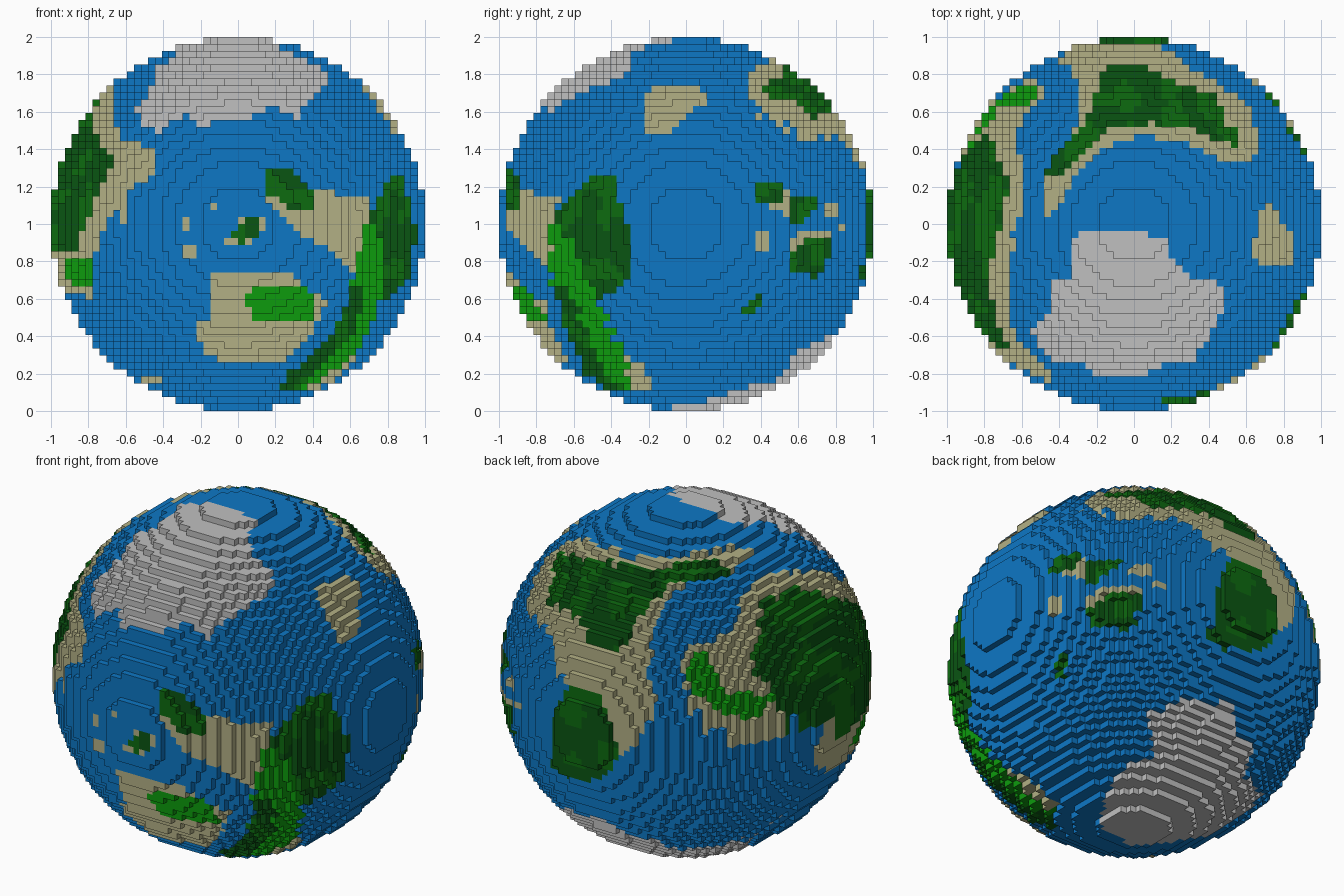
import bpy, bmesh
from mathutils import Vector, noise

if "Cube" in bpy.data.objects:
    bpy.data.objects.remove(bpy.data.objects["Cube"])

N = 54                 # blocks across the globe
S = 2.0 / N            # block size

COLOURS = {
    "ocean_blue": (0.004, 0.185, 0.56),
    "beach_sand": (0.45, 0.435, 0.235),
    "forest_green": (0.004, 0.145, 0.005),
    "deep_forest_green": (0.003, 0.09, 0.006),
    "meadow_green": (0.004, 0.33, 0.004),
    "ice_white": (0.53, 0.53, 0.53),
}
PART = {"ocean_blue": "ocean", "beach_sand": "beaches", "forest_green": "forests",
        "deep_forest_green": "deep_forests", "meadow_green": "meadows", "ice_white": "ice_caps"}

# Drawing planes (right, up) on which the coastlines are outlined
FRONT = (Vector((1, 0, 0)), Vector((0, 0, 1)))
SIDE = (Vector((0, 1, 0)), Vector((0, 0, 1)))
TOP = (Vector((1, 0, 0)), Vector((0, 1, 0)))
BACK = (Vector((-.82, -.57, 0)), Vector((.24, -.347, .906)))
UNDER = (Vector((-.77, .64, 0)), Vector((.32, .385, .866)))

patches = []


def patch(plane, colour, *pts):
    patches.append((plane[0], plane[1], plane[0].cross(plane[1]), colour, pts))


def box(plane, colour, x, y, w, h):
    patch(plane, colour, (x - w, y - h), (x + w, y - h), (x + w, y + h), (x - w, y + h))


SAND, WOOD, MEADOW, ICE = "beach_sand", "forest_green", "meadow_green", "ice_white"

# Northern ice cap
patch(TOP, ICE, (-.29, -.05), (-.11, -.03), (.18, -.07), (.20, -.18), (.30, -.30), (.49, -.32),
      (.49, -.43), (.43, -.56), (.33, -.72), (.17, -.75), (.03, -.83), (-.18, -.82), (-.29, -.75),
      (-.46, -.72), (-.56, -.56), (-.46, -.48), (-.46, -.30), (-.35, -.28), (-.34, -.11))
# Southern ice cap
patch(UNDER, ICE, (.09, -.23), (.23, -.15), (.53, -.17), (.56, -.34), (.65, -.39), (.61, -.58),
      (.72, -.66), (.58, -.77), (.42, -.88), (.2, -.92), (-.01, -.935), (-.18, -.84),
      (-.17, -.69), (-.08, -.53), (.10, -.45))

# Back continent: beaches, northern forest, southern forest
patch(TOP, SAND, (-.39, .87), (-.24, .75), (-.29, .56), (-.37, .40), (-.48, .24), (-.50, .08),
      (-.46, .02), (-.39, .11), (-.31, .27), (-.18, .40), (.03, .47), (.22, .45), (.35, .40),
      (.51, .32), (.68, .37), (.65, .51), (.49, .72), (.27, .86), (.20, .92), (-.3, .92))
patch(BACK, SAND, (-.87, .34), (-.76, .25), (-.68, .12), (-.64, -.10), (-.72, -.30), (-.60, -.55),
      (-.40, -.50), (-.25, -.38), (-.17, -.15), (-.20, .04), (-.17, .23), (-.09, .36), (-.3, .55),
      (-.65, .66), (-.79, .55))
patch(TOP, WOOD, (-.15, .85), (-.03, .87), (.10, .82), (.25, .75), (.43, .69), (.50, .60),
      (.49, .52), (.57, .49), (.55, .41), (.43, .45), (.30, .52), (.08, .54), (-.13, .51),
      (-.26, .40), (-.38, .25), (-.48, .24), (-.45, .35), (-.31, .48), (-.21, .62), (-.20, .75))
patch(BACK, WOOD, (-.60, -.06), (-.46, -.12), (-.38, -.31), (-.36, -.48), (-.46, -.58),
      (-.60, -.59), (-.72, -.52), (-.735, -.34), (-.68, -.15))

# Western continent: beaches
patch(BACK, SAND, (.30, .39), (.43, .52), (.62, .55), (.81, .44), (.91, .28), (1.02, .12),
      (1.02, -.10), (.96, -.29), (.88, -.45), (.78, -.52), (.68, -.52), (.68, -.42), (.75, -.34),
      (.75, -.21), (.64, -.15), (.54, -.18), (.45, -.26), (.32, -.29), (.16, -.25), (.02, -.12),
      (-.02, .01), (.02, .15), (.13, .17), (.26, .23), (.29, .31))
patch(TOP, SAND, (-.80, .64), (-.55, .78), (-.50, .67), (-.64, .58), (-.68, .48), (-.62, .35),
      (-.60, .10), (-.66, -.08), (-.72, -.3), (-.66, -.56), (-.44, -.80), (-.6, -.78),
      (-.85, -.52), (-.98, -.1), (-.98, .2), (-.9, .42))
patch(FRONT, SAND, (-.78, .66), (-.66, .74), (-.68, .60), (-.60, .42), (-.44, .40), (-.47, .24),
      (-.62, .21), (-.68, .05), (-.73, -.05), (-.80, -.25), (-.78, -.40), (-.93, -.35),
      (-1.02, -.17), (-1.02, .4))
# Western continent: forests and meadows
patch(BACK, WOOD, (.41, .38), (.62, .45), (.86, .40), (1.0, .2), (1.02, -.05), (.86, -.1),
      (.72, -.04), (.54, -.07), (.38, -.02), (.43, .12), (.45, .24))
patch(TOP, WOOD, (-.88, .40), (-.77, .46), (-.69, .25), (-.69, .0), (-.78, -.12), (-.8, -.38),
      (-.69, -.64), (-.83, -.55), (-.93, -.35), (-1.02, -.13), (-1.02, .2))
patch(FRONT, WOOD, (-.87, .50), (-.78, .57), (-.75, .42), (-.66, .37), (-.71, .23), (-.80, .21),
      (-.84, .05), (-.84, -.14), (-1.02, -.14), (-1.02, .23))
patch(BACK, MEADOW, (.03, .13), (.14, .13), (.14, .01), (.26, -.12), (.48, -.12), (.45, -.2),
      (.32, -.26), (.16, -.2), (.02, -.07))
patch(FRONT, MEADOW, (-.93, -.2), (-.86, -.18), (-.79, -.20), (-.79, -.33), (-.86, -.34), (-.94, -.25))

# Eastern continent: beaches, forests, long meadow with a wooded ridge
patch(FRONT, SAND, (.28, .22), (.44, .18), (.68, .14), (.76, .05), (.70, -.09), (.62, -.25),
      (.55, -.22), (.49, -.14), (.33, -.06), (.14, .16))
patch(SIDE, SAND, (-.46, -.51), (-.38, -.65), (-.27, -.73), (-.19, -.81), (-.2, -.9),
      (-.35, -.88), (-.45, -.7))
patch(FRONT, WOOD, (.13, .28), (.28, .28), (.40, .19), (.40, .08), (.28, .07), (.14, .18))
patch(SIDE, WOOD, (-.59, .18), (-.51, .25), (-.38, .25), (-.34, .05), (-.29, -.03), (-.28, -.22),
      (-.35, -.35), (-.46, -.40), (-.57, -.35), (-.62, -.19), (-.70, -.02), (-.72, .06))
patch(FRONT, MEADOW, (.70, .05), (.77, -.09), (.79, -.33), (.75, -.43), (.68, -.62), (.52, -.78),
      (.36, -.89), (.20, -.89), (.28, -.79), (.44, -.67), (.57, -.54), (.62, -.25))
patch(FRONT, WOOD, (.60, -.35), (.68, -.35), (.62, -.57), (.44, -.75), (.33, -.88), (.20, -.88),
      (.28, -.79), (.44, -.67), (.55, -.51))

# Front islands
patch(FRONT, SAND, (-.14, -.28), (.0, -.25), (.30, -.25), (.33, -.33), (.49, -.41), (.38, -.59),
      (.25, -.73), (.0, -.75), (-.20, -.70), (-.21, -.54), (-.14, -.49))
patch(FRONT, MEADOW, (.07, -.32), (.33, -.32), (.42, -.41), (.40, -.53), (.07, -.50), (.04, -.42))
patch(FRONT, SAND, (-.07, -.10), (.03, .05), (.15, .05), (.15, -.04), (.04, -.12))
patch(FRONT, WOOD, (-.04, -.07), (.04, .02), (.12, .03), (.12, -.04), (.03, -.1))
patch(FRONT, SAND, (-.55, -.80), (-.4, -.83), (-.38, -.87), (-.5, -.86))
for x, z, w, h in ((-.27, 0, .02, .03), (-.26, -.15, .03, .03), (-.13, .085, .03, .02)):
    box(FRONT, SAND, x, z, w, h)

# Side islands
patch(SIDE, SAND, (-.20, .75), (.06, .75), (.12, .66), (0, .60), (-.08, .48), (-.21, .48), (-.21, .60))
patch(SIDE, SAND, (.40, .14), (.54, .18), (.58, .1), (.60, 0), (.55, .02))
patch(SIDE, WOOD, (.38, .22), (.53, .22), (.53, .10), (.38, .11))
patch(SIDE, WOOD, (.57, .16), (.69, .15), (.69, .08), (.62, 0), (.56, .02))
patch(SIDE, SAND, (.54, -.18), (.60, -.02), (.78, -.03), (.78, -.12))
patch(SIDE, WOOD, (.54, -.18), (.62, -.09), (.78, -.06), (.78, -.18), (.69, -.28), (.55, -.27))
patch(SIDE, SAND, (.74, .14), (.81, .1), (.81, .06), (.76, .04))
patch(SIDE, WOOD, (.27, -.48), (.40, -.37), (.40, -.44), (.33, -.48))
box(SIDE, SAND, .41, -.09, .03, .04)
box(SIDE, SAND, .83, -.03, .02, .02)


def inside(x, y, pts):
    hit = False
    for (x1, y1), (x2, y2) in zip(pts, pts[1:] + pts[:1]):
        if (y1 > y) != (y2 > y) and x < (x2 - x1) * (y - y1) / (y2 - y1) + x1:
            hit = not hit
    return hit


def colour_of(p):
    for right, up, toward, colour, pts in reversed(patches):
        if p.dot(toward) > 0 and inside(p.dot(right), p.dot(up), pts):
            if colour == WOOD and noise.noise(p * 6) > -.08:
                return "deep_forest_green"
            return colour
    return "ocean_blue"


# Block globe: keep only the exposed block faces, sorted by colour
def filled(c):
    return sum((i + .5 - N / 2) ** 2 for i in c) <= (N / 2) ** 2


meshes = {name: (bmesh.new(), {}) for name in COLOURS}
SQUARE = ((0, 0), (1, 0), (1, 1), (0, 1))


def add_face(name, cell, axis, side):
    bm, verts = meshes[name]
    loop = []
    for a, b in (SQUARE if side else SQUARE[::-1]):
        corner = list(cell)
        corner[axis] += side
        corner[(axis + 1) % 3] += a
        corner[(axis + 2) % 3] += b
        key = tuple(corner)
        if key not in verts:
            verts[key] = bm.verts.new((key[0] * S - 1, key[1] * S - 1, key[2] * S))
        loop.append(verts[key])
    bm.faces.new(loop)


for i in range(N):
    for j in range(N):
        for k in range(N):
            cell = (i, j, k)
            if not filled(cell):
                continue
            name = None
            for axis in range(3):
                for side in (0, 1):
                    near = list(cell)
                    near[axis] += 2 * side - 1
                    if not filled(near):
                        name = name or colour_of(Vector([(n + .5) * S - 1 for n in cell]))
                        add_face(name, cell, axis, side)

# One object and one material per kind of terrain
for name, (bm, _) in meshes.items():
    mesh = bpy.data.meshes.new(PART[name])
    bm.to_mesh(mesh)
    bm.free()
    mat = bpy.data.materials.new(name)
    mat.use_nodes = True
    mat.diffuse_color = (*COLOURS[name], 1)
    mat.node_tree.nodes["Principled BSDF"].inputs["Base Color"].default_value = (*COLOURS[name], 1)
    mesh.materials.append(mat)
    bpy.context.collection.objects.link(bpy.data.objects.new(PART[name], mesh))
